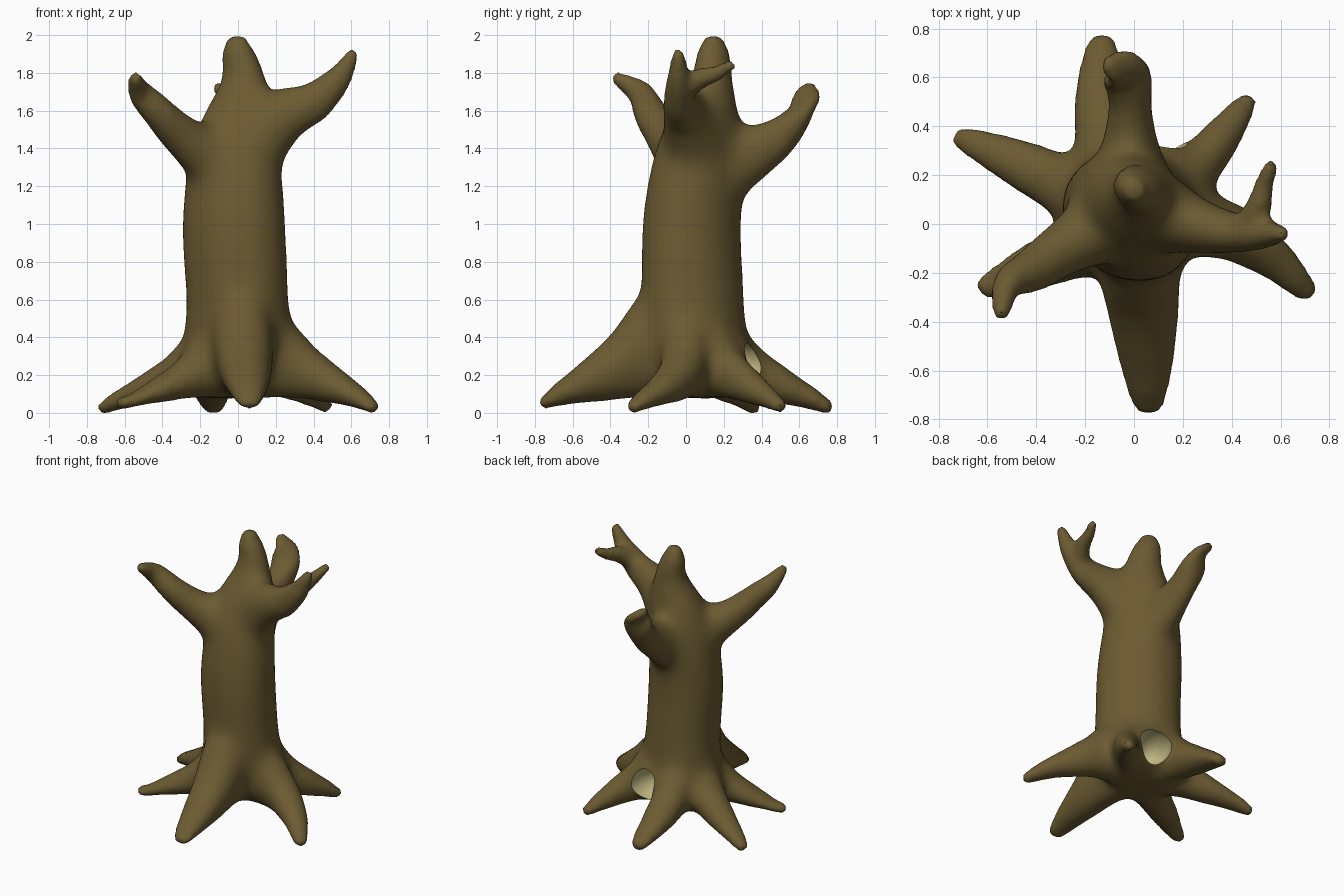
import bpy
import bmesh
from math import cos, sin, pi, sqrt, hypot
from mathutils import Vector

default = bpy.data.objects.get("Cube")
if default:
    bpy.data.objects.remove(default, do_unlink=True)


def material(name, color):
    mat = bpy.data.materials.new(name)
    mat.use_nodes = True
    mat.diffuse_color = (*color, 1)
    bsdf = mat.node_tree.nodes["Principled BSDF"]
    bsdf.inputs["Base Color"].default_value = (*color, 1)
    bsdf.inputs["Roughness"].default_value = 0.9
    return mat


bark = material("brown_bark", (0.15, 0.105, 0.032))
pale_wood = material("pale_inner_wood", (0.54, 0.47, 0.22))
SHRINK = 0.0007   # radius lost when the joined wood is smoothed


def spline(keys, steps=5):
    """Smooth path through keys of (x, y, z, half width, half height)."""
    keys = [Vector(k) for k in keys]
    ext = [keys[0] * 2 - keys[1]] + keys + [keys[-1] * 2 - keys[-2]]
    out = []
    for a, b, c, d in zip(ext, ext[1:], ext[2:], ext[3:]):
        for i in range(steps):
            t = i / steps
            out.append(0.5 * (b * 2 + (c - a) * t + (a * 2 - b * 5 + c * 4 - d) * t * t
                              + (b * 3 - a - c * 3 + d) * t ** 3))
    return out + [keys[-1]]


def limb(bm, keys, squash=0.0, upright=False, sides=24):
    """Sweep an oval along a path, with a rounded end.
    squash flattens it diagonally; upright keeps ovals vertical."""
    path = spline(keys)
    rings = []
    for i, p in enumerate(path):
        pos = Vector(p[:3])
        before, after = path[max(i - 1, 0)], path[min(i + 1, len(path) - 1)]
        tan = Vector(after[:3]) - Vector(before[:3])
        if upright:
            tan.z = 0
        tan.normalize()
        side = Vector((0, 0, 1)).cross(tan) if abs(tan.z) < 0.94 else Vector((1, 0, 0))
        side = (side - tan * side.dot(tan)).normalized()
        up = tan.cross(side)
        w = sqrt(max(p[3], 0.01) ** 2 + SHRINK)
        h = sqrt(max(p[4], 0.01) ** 2 + SHRINK)
        stations = [(0, 1)]
        if i == len(path) - 1:
            stations += [(0.5, 0.8), (0.8, 0.45)]
        for shift, scale in stations:
            ring = []
            for k in range(sides):
                a = 2 * pi * k / sides
                r = scale * (1 - squash * sin(2 * a))
                ring.append(bm.verts.new(pos + tan * shift * min(w, h)
                                         + side * cos(a) * w * r + up * sin(a) * h * r))
            rings.append(ring)
    for lo, hi in zip(rings, rings[1:]):
        for k in range(sides):
            n = (k + 1) % sides
            bm.faces.new((lo[k], lo[n], hi[n], hi[k]))
    bm.faces.new(rings[0][::-1])
    bm.faces.new(rings[-1])


def root(bm, x, y, tall, wide, bend, droop, blunt):
    """Buttress root that falls from the trunk to a tip at x, y."""
    tip = Vector((x, y, 0))
    across = Vector((-y, x, 0)).normalized()
    keys = []
    for t, top, width in ((0.1, 1.3, 1.2), (0.33, 1.04, 1.12), (0.52, 0.7, 0.93),
                          (0.75, 0.43, 0.68), (0.92, 0.25, 0.45), (0.98, 0.16, 0.33)):
        low = 0.09 - droop * t ** 3
        high = max(tall * top, low + 0.045)
        p = tip * t + across * bend * sin(pi * t)
        swell = 1 + (blunt - 1) * t * t
        keys.append((p.x, p.y, (low + high) / 2, wide * width * swell, (high - low) / 2))
    limb(bm, keys, upright=True)


def bake(obj):
    """Replace the object's mesh with its modified result."""
    bpy.context.view_layer.update()
    graph = bpy.context.evaluated_depsgraph_get()
    mesh = bpy.data.meshes.new_from_object(obj.evaluated_get(graph))
    obj.modifiers.clear()
    obj.data = mesh


def new_object(name, bm):
    mesh = bpy.data.meshes.new(name)
    bmesh.ops.recalc_face_normals(bm, faces=bm.faces[:])
    bm.to_mesh(mesh)
    bm.free()
    obj = bpy.data.objects.new(name, mesh)
    bpy.context.collection.objects.link(obj)
    return obj


def smooth(obj, name, iterations):
    mod = obj.modifiers.new(name, "SMOOTH")
    mod.factor = 0.5
    mod.iterations = iterations
    return mod


bm = bmesh.new()
# Trunk, narrowing to a rounded broken top
limb(bm, [(0, 0.03, 0.1, 0.13, 0.13), (-0.005, 0.045, 0.25, 0.23, 0.23),
          (0, 0.045, 0.42, 0.278, 0.27), (-0.005, 0.035, 0.65, 0.27, 0.27),
          (-0.022, 0.03, 1, 0.275, 0.262), (-0.018, 0.06, 1.3, 0.25, 0.245),
          (0, 0.09, 1.5, 0.215, 0.205), (0.025, 0.12, 1.66, 0.17, 0.155),
          (0.025, 0.14, 1.8, 0.11, 0.105), (0, 0.145, 1.92, 0.08, 0.08),
          (-0.005, 0.145, 1.96, 0.062, 0.062)], squash=0.075)
# Right, left and back branches
limb(bm, [(-0.08, 0.02, 1.32, 0.17, 0.18), (-0.27, -0.09, 1.465, 0.12, 0.12),
          (-0.41, -0.185, 1.6, 0.088, 0.085), (-0.515, -0.245, 1.71, 0.058, 0.065),
          (-0.545, -0.365, 1.79, 0.026, 0.024)])
limb(bm, [(0.05, 0.06, 1.43, 0.18, 0.21), (0.23, 0, 1.585, 0.125, 0.155),
          (0.4, -0.035, 1.665, 0.082, 0.105), (0.53, -0.04, 1.785, 0.055, 0.066),
          (0.607, -0.04, 1.915, 0.023, 0.023)])
limb(bm, [(0, 0.12, 1.25, 0.17, 0.2), (-0.015, 0.33, 1.385, 0.115, 0.155),
          (-0.015, 0.49, 1.48, 0.085, 0.105), (-0.025, 0.59, 1.58, 0.098, 0.065),
          (-0.05, 0.635, 1.68, 0.085, 0.034), (-0.105, 0.65, 1.738, 0.04, 0.02)])
# Small twig forking from the left branch
limb(bm, [(0.46, -0.03, 1.72, 0.065, 0.065), (0.51, 0.07, 1.785, 0.047, 0.05),
          (0.53, 0.15, 1.81, 0.032, 0.034), (0.56, 0.235, 1.855, 0.018, 0.018)])
# Swelling around the knothole
limb(bm, [(0.02, 0.06, 0.31, 0.18, 0.19), (0.06, 0.14, 0.29, 0.18, 0.18),
          (0.09, 0.21, 0.28, 0.175, 0.175)])
# Roots: tip x, tip y, height, half width, sideways bend, droop of the tip, bluntness
for spec in ((-0.725, 0.36, 0.45, 0.12, -0.015, 0.075, 1),
             (-0.625, -0.265, 0.41, 0.12, 0, 0.045, 1),
             (0.06, -0.765, 0.62, 0.14, 0.01, 0.045, 1.2),
             (0.72, -0.29, 0.5, 0.12, 0.115, 0.07, 1),
             (0.47, 0.51, 0.54, 0.11, -0.03, 0.07, 0.95),
             (-0.13, 0.76, 0.53, 0.12, 0.055, 0.075, 1.35)):
    root(bm, *spec)
stump = new_object("tree_stump", bm)

# Fuse all limbs into one skin
fuse = stump.modifiers.new("fuse", "REMESH")
fuse.mode = "VOXEL"
fuse.voxel_size = 0.02
bake(stump)

# Soften everything lightly, and the joints around the trunk strongly
joints = stump.vertex_groups.new(name="joints")
for v in stump.data.vertices:
    near = (0.47 - hypot(v.co.x, v.co.y - 0.05)) / 0.17
    below = (1.85 - v.co.z) / 0.15
    joints.add([v.index], max(0, min(1, near)) * max(0, min(1, below)), "REPLACE")
smooth(stump, "soften", 6)
smooth(stump, "blend_joints", 70).vertex_group = "joints"
bake(stump)
stump.vertex_groups.clear()

# Rest the root tips on the ground
ground = min(v.co.z for v in stump.data.vertices)
for v in stump.data.vertices:
    v.co.z -= ground
stump.data.materials.clear()
stump.data.materials.append(bark)
stump.data.materials.append(pale_wood)

# Knothole with pale wood inside, at the back between two roots
bm = bmesh.new()
bmesh.ops.create_uvsphere(bm, u_segments=32, v_segments=20, radius=1)
hole = new_object("knothole_cutter", bm)
hole.data.materials.append(bark)
hole.data.materials.append(pale_wood)
for face in hole.data.polygons:
    face.material_index = 1
hole.location = (0.085, 0.3, 0.25)
hole.scale = (0.122, 0.19, 0.122)
hole.rotation_euler.z = -0.4
hole.hide_render = True
cut = stump.modifiers.new("knothole", "BOOLEAN")
cut.operation = "DIFFERENCE"
cut.solver = "EXACT"
cut.object = hole
bake(stump)
bpy.data.objects.remove(hole, do_unlink=True)

for obj in bpy.context.selected_objects:
    obj.select_set(False)
stump.select_set(True)
bpy.context.view_layer.objects.active = stump
bpy.ops.object.shade_smooth_by_angle(angle=0.8)
